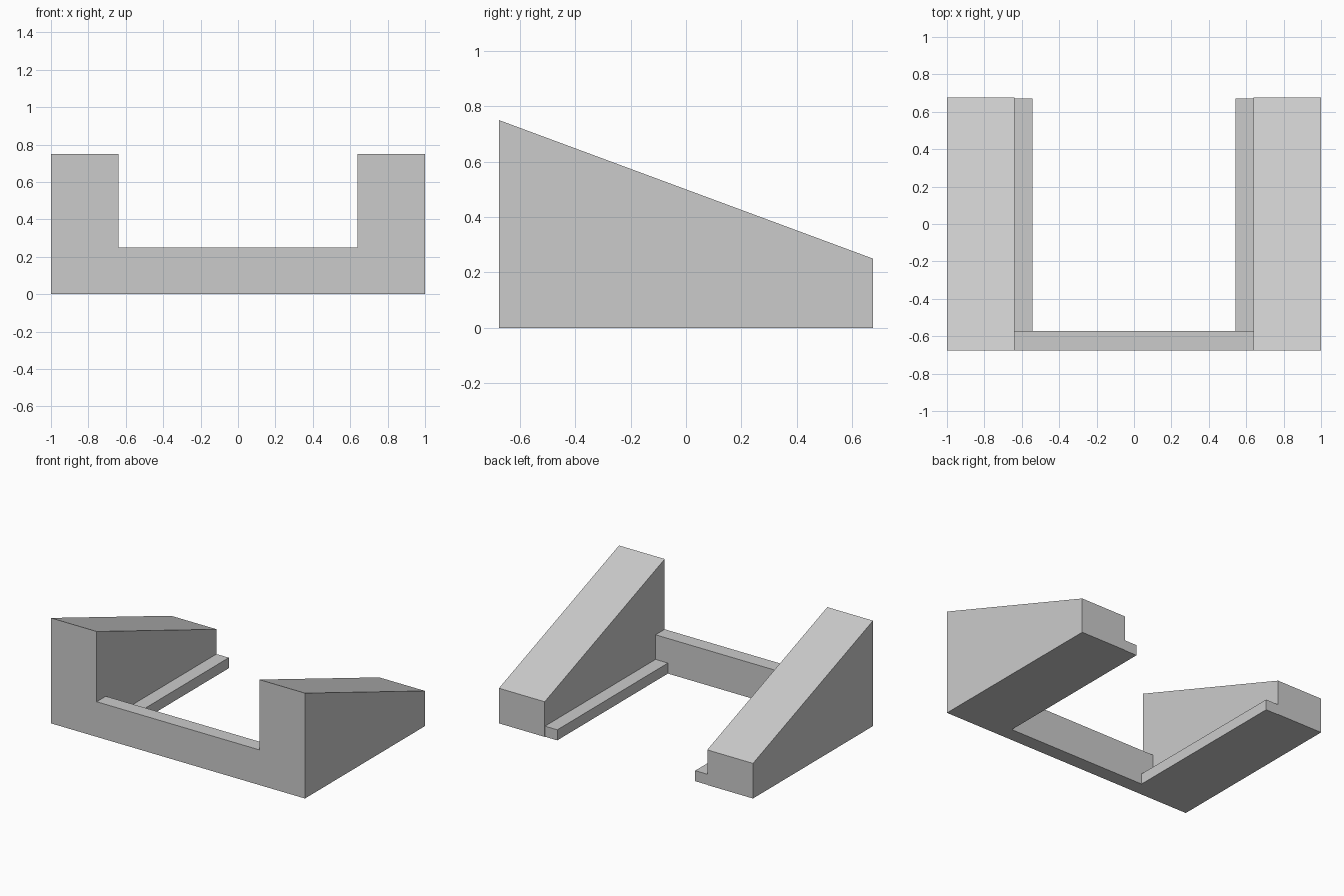
import bpy
import bmesh

cube = bpy.data.objects.get("Cube")
if cube:
    bpy.data.objects.remove(cube, do_unlink=True)

GREY = (0.6, 0.6, 0.6, 1.0)
mat = bpy.data.materials.new("plain grey")
mat.use_nodes = True
mat.diffuse_color = GREY
mat.node_tree.nodes["Principled BSDF"].inputs["Base Color"].default_value = GREY

HALF_X, INNER_X, LEDGE_X = 1.0, 0.64, 0.543
FRONT, BACK, BAR_BACK = -0.675, 0.675, -0.572
TALL, LOW, LEDGE_TOP = 0.75, 0.25, 0.075


def extrude_x(name, profile, x0, x1):
    """Sweep a (y, z) profile along x."""
    bm = bmesh.new()
    face = bm.faces.new([bm.verts.new((x0, y, z)) for y, z in profile])
    swept = bmesh.ops.extrude_face_region(bm, geom=[face])["geom"]
    verts = [v for v in swept if isinstance(v, bmesh.types.BMVert)]
    bmesh.ops.translate(bm, verts=verts, vec=(x1 - x0, 0, 0))
    bmesh.ops.recalc_face_normals(bm, faces=bm.faces)
    mesh = bpy.data.meshes.new(name)
    bm.to_mesh(mesh)
    bm.free()
    mesh.materials.append(mat)
    obj = bpy.data.objects.new(name, mesh)
    bpy.context.collection.objects.link(obj)


def box(y0, y1, top):
    return [(y0, 0), (y1, 0), (y1, top), (y0, top)]


# Sloped side blocks with a low ledge along the inside
wedge = [(FRONT, 0), (BACK, 0), (BACK, LOW), (FRONT, TALL)]
for side, s in (("left", 1), ("right", -1)):
    extrude_x(f"{side}_wedge", wedge, s * INNER_X, s * HALF_X)
    extrude_x(f"{side}_ledge", box(BAR_BACK, BACK - 0.003, LEDGE_TOP),
              s * LEDGE_X, s * INNER_X)

# Front bar joining the two blocks
extrude_x("front_bar", box(FRONT, BAR_BACK, LOW), -INNER_X, INNER_X)
